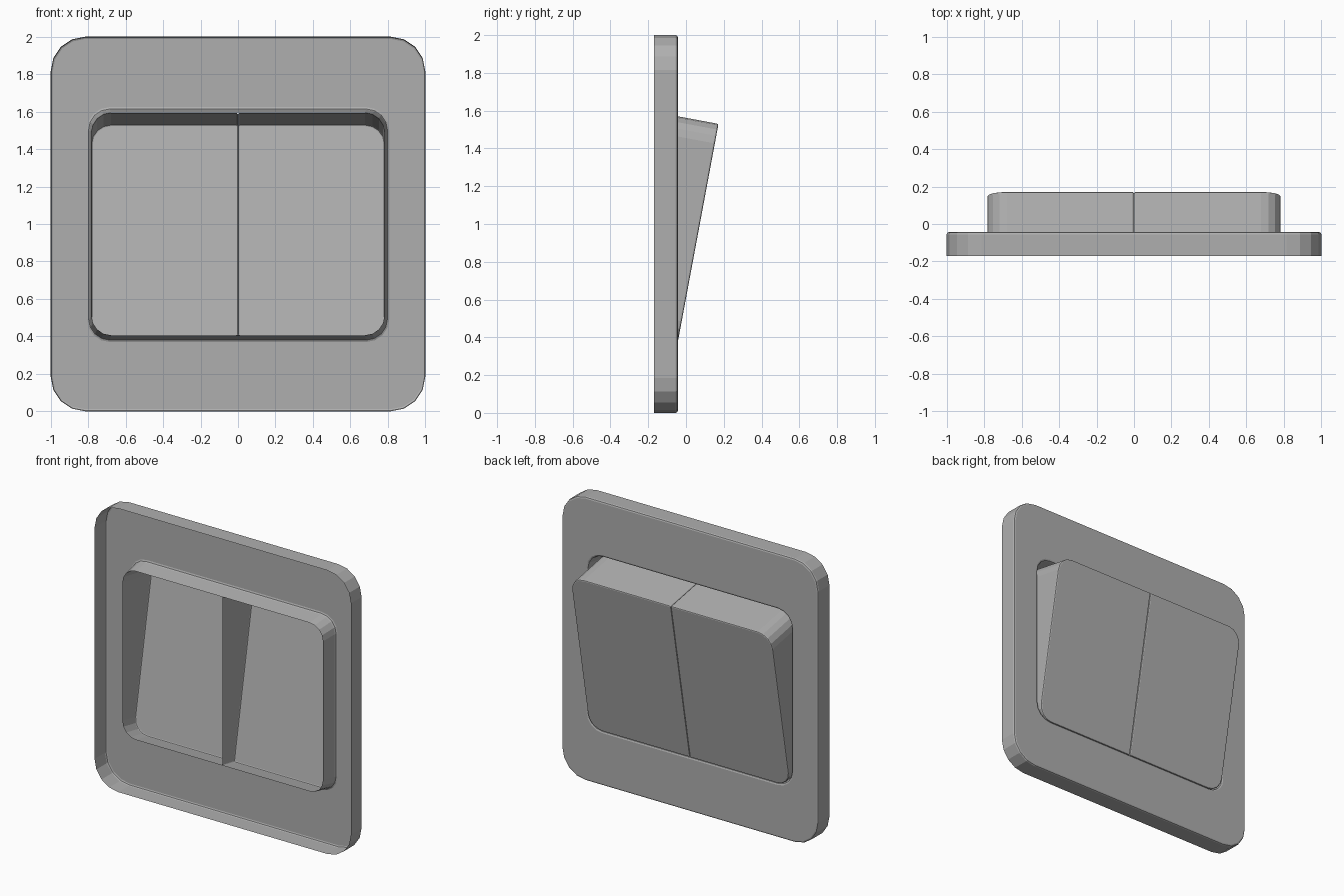
import bpy, bmesh, math
from mathutils import Vector

if "Cube" in bpy.data.objects:
    bpy.data.objects.remove(bpy.data.objects["Cube"])

SEG = 4          # facets per rounded corner
BACK = -0.17     # rear plane of the whole switch
FACE = -0.043    # front plane of the wall plate

grey = bpy.data.materials.new("dark_grey_plastic")
grey.diffuse_color = (0.43, 0.43, 0.43, 1)
grey.use_nodes = True
grey.node_tree.nodes["Principled BSDF"].inputs["Base Color"].default_value = grey.diffuse_color


def rounded_rect(x0, x1, z0, z1, radii):
    """Counter-clockwise outline; radii order: bottom-right, top-right, top-left, bottom-left."""
    pts = []
    corners = ((x1, z0, -1, 1, -90), (x1, z1, -1, -1, 0),
               (x0, z1, 1, -1, 90), (x0, z0, 1, 1, 180))
    for (cx, cz, sx, sz, start), r in zip(corners, radii):
        for i in range(SEG + 1):
            a = math.radians(start + 90 * i / SEG)
            pts.append((cx + sx * r + r * math.cos(a), cz + sz * r + r * math.sin(a)))
    return pts


def loft(name, loops, cap):
    """Skin successive outlines, optionally closing the last one."""
    bm = bmesh.new()
    rings = [[bm.verts.new(p) for p in loop] for loop in loops]
    n = len(rings[0])
    for a, b in zip(rings, rings[1:]):
        for i in range(n):
            j = (i + 1) % n
            bm.faces.new((a[i], b[i], b[j], a[j]))
    if cap:
        bm.faces.new(list(reversed(rings[-1])))
    mesh = bpy.data.meshes.new(name)
    bm.to_mesh(mesh)
    bm.free()
    mesh.materials.append(grey)
    obj = bpy.data.objects.new(name, mesh)
    bpy.context.collection.objects.link(obj)
    return obj


def fillet(size, steps=2):
    """(inset, drop) pairs from the side wall to the face."""
    return [(size * (1 - math.cos(a)), size * (1 - math.sin(a)))
            for a in (math.pi / 2 * i / steps for i in range(steps + 1))]


# wall plate: outer skirt, rounded rim, face, opening with a sleeve tapering back to the keys
def plate_loop(inset, y):
    return [(x, y, z) for x, z in rounded_rect(-1 + inset, 1 - inset, inset, 2 - inset,
                                               [0.185 - inset] * 4)]


def opening_loop(grow, y):
    return [(x, y, z) for x, z in rounded_rect(-0.794 - grow, 0.794 + grow,
                                               0.384 - grow, 1.61 + grow, [0.11 + grow] * 4)]


loops = [plate_loop(0, BACK)]
loops += [plate_loop(i, FACE - d) for i, d in fillet(0.012)]
loops += [opening_loop(i, FACE - d) for i, d in reversed(fillet(0.014))]
loops.append([(x, BACK, z) for x, z in rounded_rect(-0.782, 0.782, 0.405, 1.594, [0.105] * 4)])
loft("wall_plate", loops, False)

# tilted rocker keys: hollow shells cut off at the rear plane
low = Vector((0, -0.042, 0.382))
high = Vector((0, 0.172, 1.53))
up = (high - low).normalized()
normal = Vector((0, up.z, -up.y))
height = (high - low).length


def key_loop(side, inset, drop):
    r, s = 0.105 - inset, 0.01 - inset
    xs = (0.0005 + inset, 0.783 - inset)
    if side > 0:
        flat = rounded_rect(xs[0], xs[1], inset, height - inset, (r, r, s, s))
    else:
        flat = rounded_rect(-xs[1], -xs[0], inset, height - inset, (s, s, r, r))
    return [low + Vector((x, 0, 0)) + up * v - normal * drop for x, v in flat]


for name, side in (("left_rocker", -1), ("right_rocker", 1)):
    outline = key_loop(side, 0, 0)
    rear = [p - normal * ((p.y - BACK) / normal.y) for p in outline]
    loft(name, [rear] + [key_loop(side, i, d) for i, d in fillet(0.008)], True)
